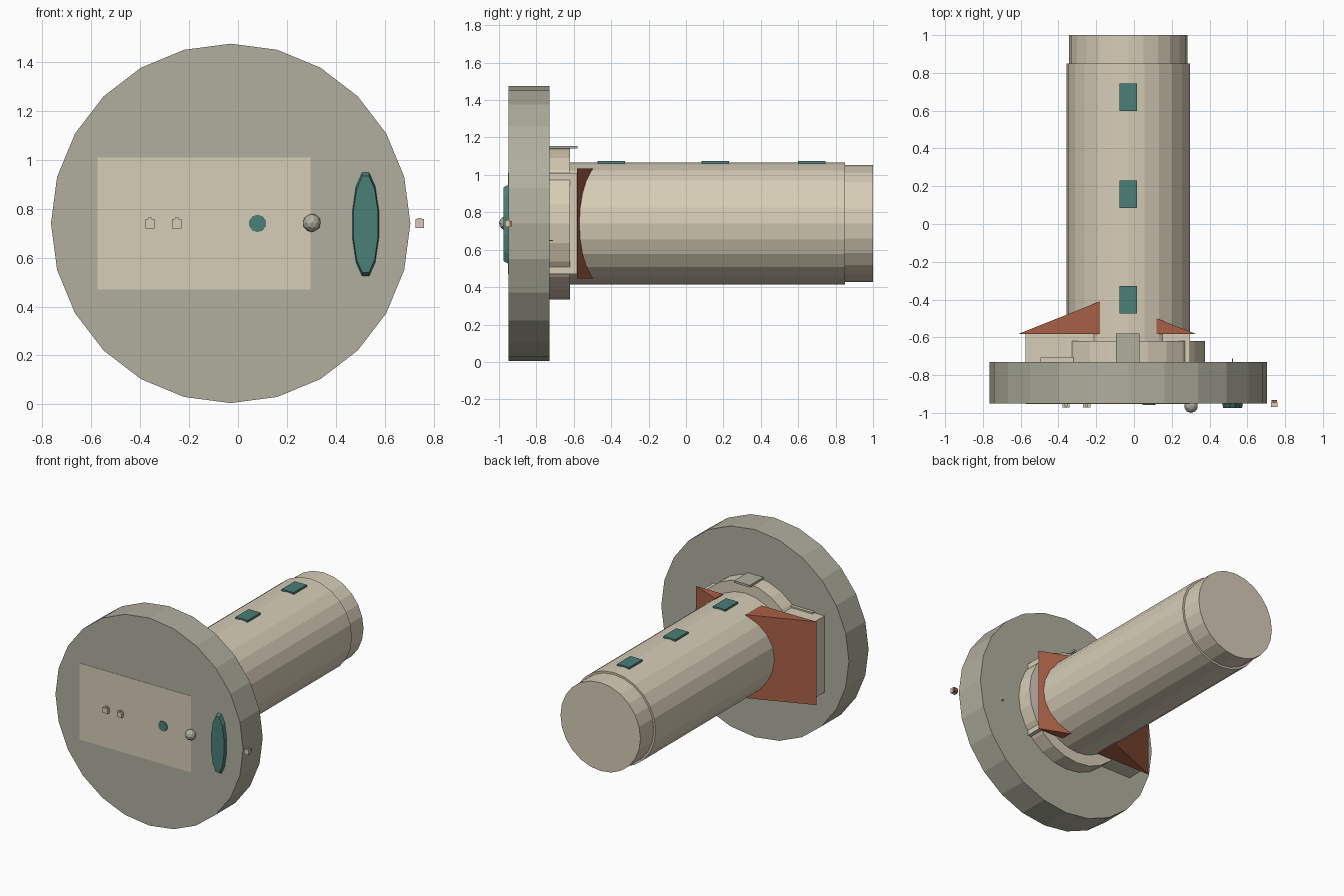
import bpy, bmesh, math
from mathutils import Matrix, Vector

if "Cube" in bpy.data.objects:
    bpy.data.objects.remove(bpy.data.objects["Cube"])

CX, CZ = -0.03, 0.74  # long axis of the ship runs along y


def colour(name, rgb):
    m = bpy.data.materials.new(name)
    m.diffuse_color = (*rgb, 1)
    m.use_nodes = True
    m.node_tree.nodes["Principled BSDF"].inputs["Base Color"].default_value = m.diffuse_color
    return m


CREAM = colour("cream", (0.68, 0.61, 0.475))
GREY = colour("warm grey", (0.435, 0.425, 0.345))
TEAL = colour("teal", (0.07, 0.21, 0.185))
RUST = colour("rust", (0.39, 0.115, 0.062))


def finish(name, bm, mat):
    bmesh.ops.recalc_face_normals(bm, faces=bm.faces)
    me = bpy.data.meshes.new(name)
    bm.to_mesh(me)
    bm.free()
    me.materials.append(mat)
    ob = bpy.data.objects.new(name, me)
    bpy.context.collection.objects.link(ob)
    return ob


def box(name, x, y, z, mat):
    """Box from (min, max) ranges."""
    bm = bmesh.new()
    bmesh.ops.create_cube(bm, size=1)
    for v in bm.verts:
        v.co = Vector([r[0] if c < 0 else r[1] for c, r in zip(v.co, (x, y, z))])
    return finish(name, bm, mat)


def drum(name, y, r, mat, sides=24, x=CX, z=CZ, squash=1.0, front=1.0, turn=0.0):
    """Cylinder along y; front scales the radius at the front end."""
    bm = bmesh.new()
    rings = []
    for yy, s in ((y[0], front), (y[1], 1.0)):
        rings.append([bm.verts.new((x + r * s * squash * math.sin(a), yy, z + r * s * math.cos(a)))
                      for a in (2 * math.pi * (i + turn) / sides for i in range(sides))])
    f, b = rings
    for i in range(sides):
        j = (i + 1) % sides
        bm.faces.new((f[i], f[j], b[j], b[i]))
    bm.faces.new(f)
    bm.faces.new(b)
    return finish(name, bm, mat)


def wedge(name, plan, z, mat):
    """Upright prism over a triangular plan."""
    bm = bmesh.new()
    face = bm.faces.new([bm.verts.new((px, py, z[0])) for px, py in plan])
    up = bmesh.ops.extrude_face_region(bm, geom=[face])["geom"]
    for v in up:
        if isinstance(v, bmesh.types.BMVert):
            v.co.z = z[1]
    return finish(name, bm, mat)


# Main bodies
drum("front_disc", (-0.95, -0.73), 0.735, GREY)
drum("collar", (-0.73, -0.62), 0.405, CREAM)
drum("hull", (-0.64, 0.85), 0.327, CREAM)
drum("hull_end", (0.85, 1.0), 0.313, CREAM)
box("core_block", (-0.575, 0.297), (-0.952, -0.583), (0.47, 1.01), CREAM)

# Side fins
wedge("left_fin", [(-0.615, -0.583), (-0.18, -0.583), (-0.18, -0.41)], (0.445, 1.035), RUST)
wedge("right_fin", [(0.33, -0.583), (0.12, -0.583), (0.12, -0.50)], (0.445, 1.035), RUST)

# Roof windows along the hull
for i, y in enumerate((-0.40, 0.157, 0.672)):
    box(f"roof_window_{i + 1}", (-0.077, 0.017), (y - 0.073, y + 0.073), (1.058, 1.075), TEAL)

# Plates behind the disc
box("collar_plate", (-0.095, 0.03), (-0.735, -0.58), (1.14, 1.155), GREY)
box("block_plate", (-0.495, -0.31), (-0.735, -0.708), (1.0, 1.02), CREAM)
box("back_pin", (0.518, 0.524), (-0.735, -0.712), (0.647, 0.653), GREY)

# Front fittings
for i, x in enumerate((-0.36, -0.25)):
    box(f"front_stud_{i + 1}", (x - 0.019, x + 0.019), (-0.972, -0.945), (0.72, 0.757), CREAM)
    box(f"front_stud_cap_{i + 1}", (x - 0.007, x + 0.007), (-0.966, -0.945), (0.757, 0.765), CREAM)
drum("front_lens", (-0.957, -0.945), 0.036, TEAL, sides=10, x=0.08)
drum("oval_hatch", (-0.975, -0.945), 0.222, TEAL, sides=12, x=0.522, z=0.736,
     squash=0.255, front=0.92, turn=0.5)

bm = bmesh.new()
bmesh.ops.create_icosphere(bm, subdivisions=2, radius=0.037,
                           matrix=Matrix.Translation((0.302, -0.963, 0.742)))
finish("front_knob", bm, GREY)

# Small detached beacon beside the disc
box("beacon", (0.725, 0.76), (-0.968, -0.945), (0.722, 0.757), CREAM)
box("beacon_back", (0.728, 0.757), (-0.945, -0.932), (0.725, 0.754), RUST)
box("beacon_cap", (0.735, 0.75), (-0.962, -0.945), (0.757, 0.763), CREAM)
